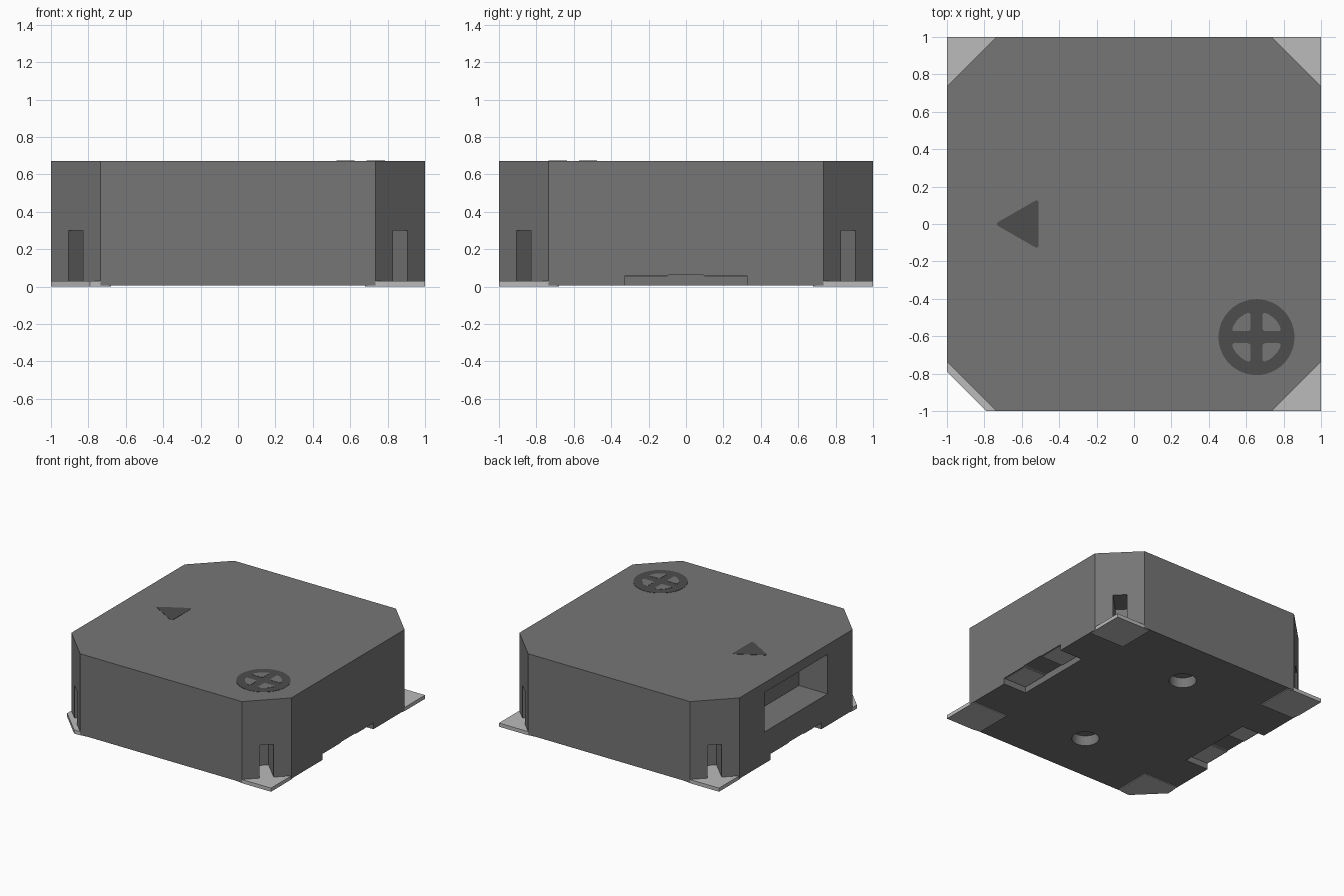
import bpy, bmesh, math
from mathutils import Matrix

if "Cube" in bpy.data.objects:
    bpy.data.objects.remove(bpy.data.objects["Cube"], do_unlink=True)


def material(name, v):
    m = bpy.data.materials.new(name)
    m.use_nodes = True
    m.diffuse_color = (v, v, v, 1)
    m.node_tree.nodes["Principled BSDF"].inputs["Base Color"].default_value = (v, v, v, 1)
    return m


GREY = material("housing grey", 0.181)
DARK = material("dark marking", 0.074)
METAL = material("light metal", 0.497)


def add_prism(bm, pts, z0, z1, matrix=Matrix(), round_pts=(), radius=0.0):
    """Extrude a 2D outline between two heights, optionally rounding corners."""
    part = bmesh.new()
    vs = [part.verts.new((x, y, z0)) for x, y in pts]
    part.faces.new(vs)
    if radius:
        bmesh.ops.bevel(part, geom=[vs[i] for i in round_pts], offset=radius,
                        segments=4, profile=0.5, affect='VERTICES')
    ext = bmesh.ops.extrude_face_region(part, geom=part.faces[:])
    top = [g for g in ext["geom"] if isinstance(g, bmesh.types.BMVert)]
    bmesh.ops.translate(part, verts=top, vec=(0, 0, z1 - z0))
    bmesh.ops.transform(part, matrix=matrix, verts=part.verts[:])
    bmesh.ops.recalc_face_normals(part, faces=part.faces[:])
    tmp = bpy.data.meshes.new("tmp")
    part.to_mesh(tmp)
    part.free()
    bm.from_mesh(tmp)
    bpy.data.meshes.remove(tmp)


def make_object(name, bm, mat):
    me = bpy.data.meshes.new(name)
    bm.to_mesh(me)
    bm.free()
    me.materials.append(mat)
    ob = bpy.data.objects.new(name, me)
    bpy.context.collection.objects.link(ob)
    return ob


def prism(name, pts, z0, z1, mat, **kw):
    bm = bmesh.new()
    add_prism(bm, pts, z0, z1, **kw)
    return make_object(name, bm, mat)


def rect(x0, y0, x1, y1):
    return [(x0, y0), (x1, y0), (x1, y1), (x0, y1)]


def circle(cx, cy, r, n=48):
    return [(cx + r * math.cos(2 * math.pi * i / n),
             cy + r * math.sin(2 * math.pi * i / n)) for i in range(n)]


H, C, BASE = 0.67, 0.735, 0.006

# Housing: square block with cut corners
housing = prism("housing", [(C, -1), (1, -C), (1, C), (C, 1),
                            (-C, 1), (-1, C), (-1, -C), (-C, -1)], BASE, H, GREY)

# Cutter for every opening in the housing
cut = bmesh.new()
# corner slots
mid = (1 + C) / 2 * math.sqrt(2)
for k in range(4):
    turn = Matrix.Rotation(math.radians(45 + 90 * k), 4, 'Z')
    add_prism(cut, rect(mid - 0.22, -0.053, mid + 0.1, 0.053), 0.02, 0.30, turn)
# sound port
add_prism(cut, rect(-1.1, -0.41, -0.74, 0.41), 0.265, 0.59)
# underside notches with a stepped ceiling
yz_to_x = Matrix(((0, 0, 1, 0), (1, 0, 0, 0), (0, 1, 0, 0), (0, 0, 0, 1)))
notch = [(-0.33, -0.1), (0.33, -0.1), (0.33, 0.056), (0.1, 0.056),
         (0.09, 0.062), (-0.09, 0.062), (-0.1, 0.056), (-0.33, 0.056)]
for x0, x1 in ((0.79, 1.1), (-1.1, -0.79)):
    add_prism(cut, notch, x0, x1, yz_to_x)
# round holes underneath
for y in (-0.57, 0.57):
    add_prism(cut, circle(0, y, 0.103), -0.1, 0.09)
cutter = make_object("opening_cutter", cut, GREY)
cutter.hide_render = True

mod = housing.modifiers.new("openings", 'BOOLEAN')
mod.operation = 'DIFFERENCE'
mod.solver = 'EXACT'
mod.object = cutter
bpy.context.view_layer.objects.active = housing
bpy.ops.object.modifier_apply(modifier=mod.name)
bpy.data.objects.remove(cutter, do_unlink=True)

# Corner solder pads, one of them with a cut tip
for name, sx, sy in (("front_left", 1, -1), ("back_left", 1, 1),
                     ("back_right", -1, 1), ("front_right", -1, -1)):
    tip = [(1, 0.79), (0.79, 1)] if name == "front_right" else [(1, 1)]
    pts = [(0.68, 0.68), (0.99, 0.68), (1, 0.745)] + tip + [(0.745, 1), (0.68, 0.99)]
    prism(name + "_pad", [(x * sx, y * sy) for x, y in pts], 0, 0.03, METAL)

# Thin metal strips on the notch ceilings
for sx, side in ((1, "left"), (-1, "right")):
    for sy, end in ((1, "back"), (-1, "front")):
        prism(f"{side}_{end}_strip", rect(0.795 * sx, 0.1 * sy, 0.99 * sx, 0.325 * sy),
              0.054, 0.058, METAL)

# Triangle marking on top
prism("triangle_mark", [(-0.745, 0), (-0.51, -0.135), (-0.51, 0.135)],
      H - 0.002, H + 0.002, DARK, round_pts=(0, 1, 2), radius=0.022)

# Round marking with four rounded quarter windows
CX, CY, R, G = 0.655, -0.605, 0.138, 0.032
prism("round_mark", circle(CX, CY, 0.203, 64), H - 0.002, H + 0.002, DARK)
a = math.asin(G / R)
arc = [a + (math.pi / 2 - 2 * a) * i / 5 for i in range(6)]
quarter = [(G, G)] + [(R * math.cos(t), R * math.sin(t)) for t in arc]
windows = bmesh.new()
for k in range(4):
    place = Matrix.Translation((CX, CY, 0)) @ Matrix.Rotation(k * math.pi / 2, 4, 'Z')
    add_prism(windows, quarter, H, H + 0.004, place, round_pts=(0, 1, 6), radius=0.016)
make_object("round_mark_windows", windows, GREY)
